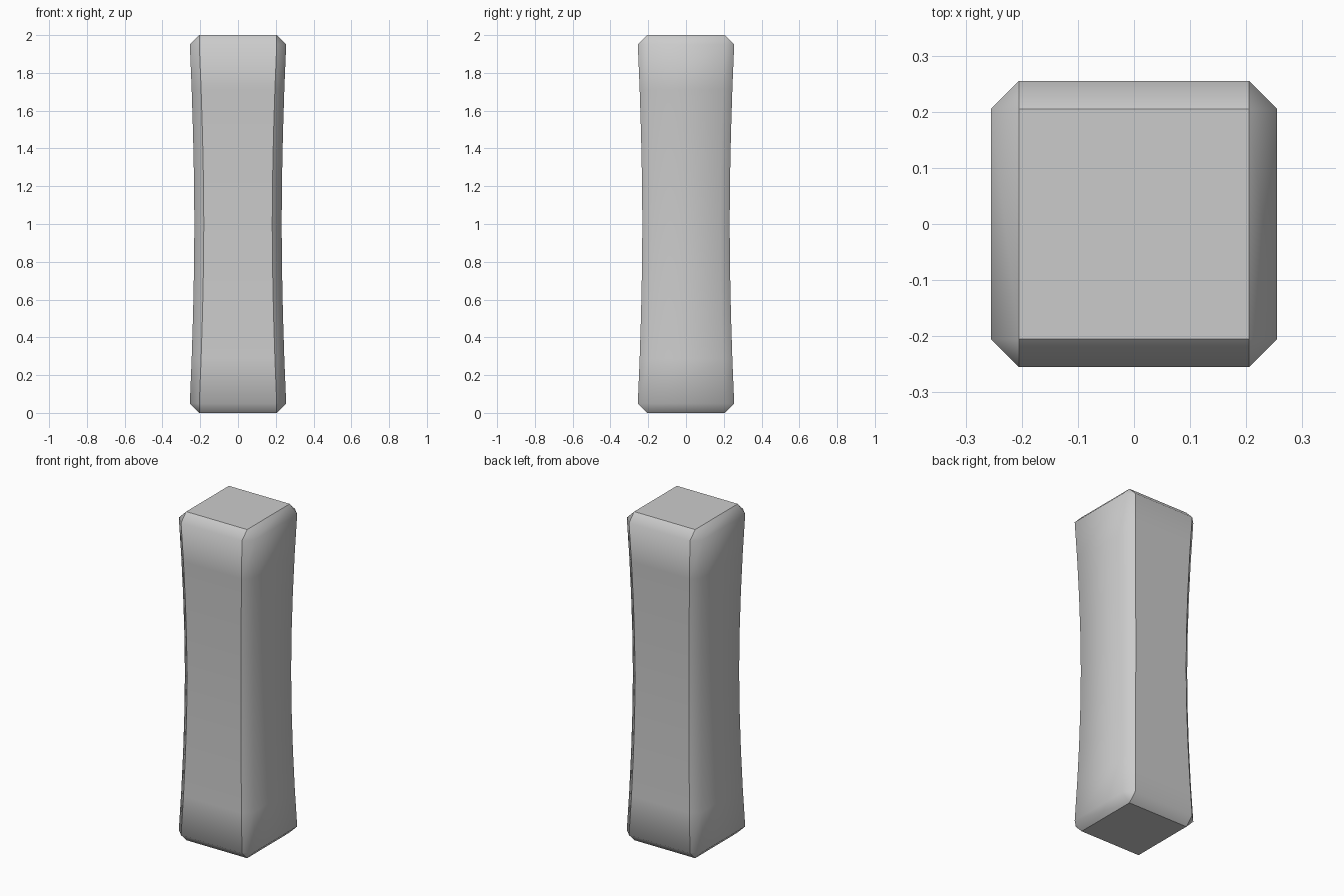
import bpy, bmesh

if "Cube" in bpy.data.objects:
    bpy.data.objects.remove(bpy.data.objects["Cube"])

CH = 0.05            # chamfer width
END, WAIST = 0.255, 0.231
SEG = 8

def octagon(bm, r, z):
    c = r - CH
    pts = [(c, -r), (r, -c), (r, c), (c, r), (-c, r), (-r, c), (-r, -c), (-c, -r)]
    return [bm.verts.new((x, y, z)) for x, y in pts]

def cap(bm, z):
    c = END - CH
    return [bm.verts.new((x, y, z)) for x, y in ((c, -c), (c, c), (-c, c), (-c, -c))]

bm = bmesh.new()

# waisted shaft
rings = []
for i in range(SEG + 1):
    t = 2 * i / SEG - 1
    rings.append(octagon(bm, WAIST + (END - WAIST) * abs(t) ** 1.8, 1 + 0.95 * t))
for a, b in zip(rings, rings[1:]):
    for k in range(8):
        n = (k + 1) % 8
        bm.faces.new((a[k], a[n], b[n], b[k]))

# square end caps with bevels and corner triangles
for z, ring in ((0, rings[0]), (2, rings[-1])):
    sq = cap(bm, z)
    bm.faces.new(sq)
    for k in range(4):
        n = (k + 1) % 4
        bm.faces.new((ring[2 * k], ring[2 * k + 1], sq[k]))
        bm.faces.new((ring[2 * k + 1], ring[2 * n], sq[n], sq[k]))
bmesh.ops.recalc_face_normals(bm, faces=bm.faces)

# smooth wrap on the sides, hard lines at caps and front/back borders
def group(f):
    if abs(f.normal.z) > 0.9:
        return "cap"
    return "front_back" if abs(f.normal.x) < 0.1 else "side"

for f in bm.faces:
    f.smooth = True
for e in bm.edges:
    a, b = e.link_faces
    e.smooth = group(a) == group(b)

mesh = bpy.data.meshes.new("waisted_post")
bm.to_mesh(mesh)
bm.free()
bpy.context.collection.objects.link(bpy.data.objects.new("waisted_post", mesh))
